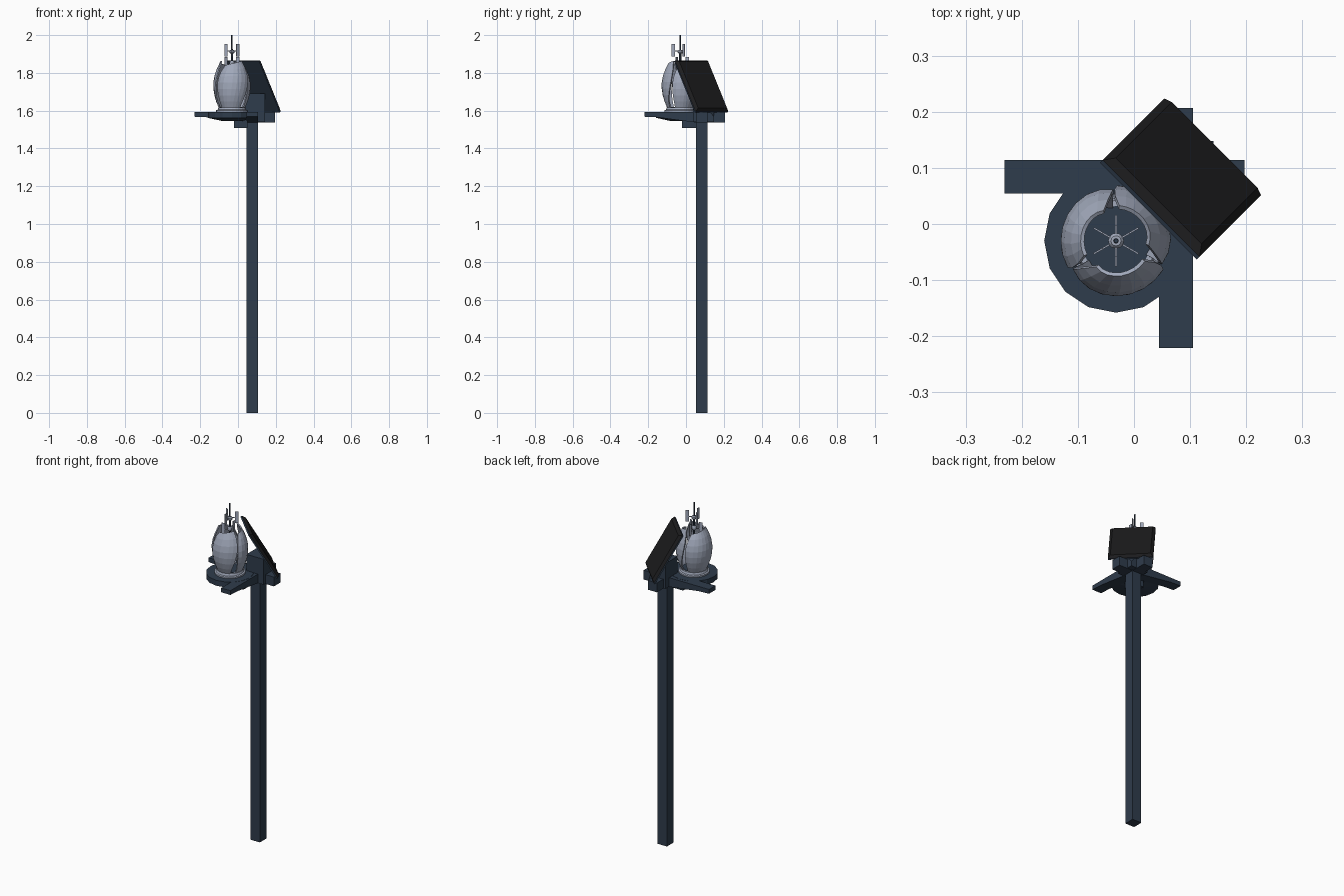
import bpy, bmesh, math
from mathutils import Vector

if "Cube" in bpy.data.objects:
    bpy.data.objects.remove(bpy.data.objects["Cube"])

S = math.sqrt(0.5)
C = (-0.032, -0.03)           # axis of the turbine
P = (0.075, 0.084)            # axis of the post


def mat(name, rgb):
    m = bpy.data.materials.new(name)
    m.diffuse_color = (*rgb, 1)
    m.use_nodes = True
    m.node_tree.nodes["Principled BSDF"].inputs["Base Color"].default_value = m.diffuse_color
    return m


NAVY = mat("navy_paint", (0.028, 0.045, 0.072))
BLACK = mat("solar_black", (0.012, 0.012, 0.013))
GREY = mat("light_blue_grey", (0.36, 0.40, 0.50))


def make(name, bm, m):
    bmesh.ops.recalc_face_normals(bm, faces=bm.faces)
    me = bpy.data.meshes.new(name)
    bm.to_mesh(me)
    bm.free()
    ob = bpy.data.objects.new(name, me)
    me.materials.append(m)
    bpy.context.collection.objects.link(ob)
    return ob


def loft(bm, rings):
    """Skin closed rings of points and cap both ends."""
    vs = [[bm.verts.new(p) for p in r] for r in rings]
    n = len(vs[0])
    for a, b in zip(vs, vs[1:]):
        for i in range(n):
            bm.faces.new((a[i], a[(i + 1) % n], b[(i + 1) % n], b[i]))
    bm.faces.new(vs[0])
    bm.faces.new(vs[-1])


def box(bm, x0, x1, y0, y1, z0, z1):
    loft(bm, [[(x0, y0, z), (x1, y0, z), (x1, y1, z), (x0, y1, z)] for z in (z0, z1)])


def lathe(name, prof, n, m):
    bm = bmesh.new()
    loft(bm, [[(C[0] + r * math.cos(2 * math.pi * i / n),
                C[1] + r * math.sin(2 * math.pi * i / n), z) for i in range(n)]
              for r, z in prof])
    return make(name, bm, m)


# post and lower brace
bm = bmesh.new()
box(bm, P[0] - .03, P[0] + .03, P[1] - .03, P[1] + .03, 0, 1.56)
make("post", bm, NAVY)
bm = bmesh.new()
box(bm, -.02, .05, -.02, .056, 1.508, 1.57)
make("lower_brace", bm, NAVY)

# crossed arms, tapered towards the long tips
prof = [(-.228, 1.568), (-.16, 1.565), (.04, 1.538), (.2, 1.538)]
for name, swap in (("side_arm", False), ("front_arm", True)):
    bm = bmesh.new()
    rings = []
    for t, zb in prof:
        if swap:
            t += .007
            rings.append([(P[0] + s * .03, t, z) for s, z in
                          ((-1, zb), (1, zb), (1, 1.593), (-1, 1.593))])
        else:
            t -= .003
            rings.append([(t, P[1] + s * .03, z) for s, z in
                          ((-1, zb), (1, zb), (1, 1.593), (-1, 1.593))])
    loft(bm, rings)
    make(name, bm, NAVY)

# round platform and turbine base ring
lathe("platform", [(.05, 1.545), (.128, 1.562), (.128, 1.594)], 16, NAVY)
lathe("turbine_base", [(.084, 1.594), (.084, 1.602), (.076, 1.605), (.072, 1.617)], 24, GREY)
lathe("turbine_floor", [(.062, 1.61), (.062, 1.6185)], 24, NAVY)

# solar panel, leaning across the diagonal: d = outwards, w = sideways
TOP, BOT = (.036, 1.862), (.191, 1.592)
L = math.dist(TOP, BOT)
DN = ((BOT[0] - TOP[0]) / L, (BOT[1] - TOP[1]) / L)
NR = (-DN[1], DN[0])


def panel_ring(inset, off):
    pts = []
    for t, s in ((inset, -1), (inset, 1), (L - inset, 1), (L - inset, -1)):
        w = .002 + s * (.122 - inset)
        d = TOP[0] + DN[0] * t + NR[0] * off
        pts.append(((d + w) * S, (d - w) * S, TOP[1] + DN[1] * t + NR[1] * off))
    return pts


bm = bmesh.new()
loft(bm, [panel_ring(0, -.002), panel_ring(0, .006)])
make("panel_back", bm, NAVY)
bm = bmesh.new()
loft(bm, [panel_ring(0, .006), panel_ring(.014, .02)])
make("solar_panel", bm, BLACK)

# panel bracket on the post, cut off along the panel back
bm = bmesh.new()
box(bm, .03, .142, .036, .148, 1.54, 1.69)
co = Vector((TOP[0] * S, TOP[0] * S, TOP[1]))
no = Vector((NR[0] * S, NR[0] * S, NR[1]))
cut = bmesh.ops.bisect_plane(bm, geom=bm.verts[:] + bm.edges[:] + bm.faces[:],
                             plane_co=co, plane_no=no, clear_outer=True)
bmesh.ops.holes_fill(bm, edges=[e for e in bm.edges if e.is_boundary])
make("panel_bracket", bm, NAVY)

# three twisted, bulging turbine blades
RAD = [.066, .080, .090, .095, .095, .089, .077, .060]
HALF = [46, 49, 53, 56, 58, 58, 55, 46]
N = 8
for k in range(3):
    bm = bmesh.new()
    rows = []
    for j, (r, h) in enumerate(zip(RAD, HALF)):
        v = j / (len(RAD) - 1)
        row = []
        for i in range(N + 1):
            u = i / N * 2 - 1
            a = math.radians(270 + 120 * k + u * h + 18 * (v - .5))
            rr = r * (1 - .07 * max(0, -u) ** 3)
            z = 1.615 + .235 * v + .012 * u * v ** 3
            row.append(bm.verts.new((C[0] + rr * math.cos(a), C[1] + rr * math.sin(a), z)))
        rows.append(row)
    for a, b in zip(rows, rows[1:]):
        for i in range(N):
            bm.faces.new((a[i], a[i + 1], b[i + 1], b[i]))
    ob = make("turbine_blade_%d" % (k + 1), bm, GREY)
    sol = ob.modifiers.new("thickness", 'SOLIDIFY')
    sol.thickness = .007
    sol.offset = 0

# mast and hubs
lathe("mast", [(.006, 1.6), (.006, 1.9), (.004, 1.93), (.004, 2.0)], 8, NAVY)
lathe("upper_hub", [(.009, 1.902), (.014, 1.908), (.014, 1.916), (.009, 1.922)], 12, GREY)
lathe("lower_hub", [(.009, 1.84), (.013, 1.846), (.013, 1.858), (.009, 1.864)], 12, GREY)

# two tiers of thin radial vanes on arms
for tier, (start, zc) in enumerate(((30, 1.92), (90, 1.85))):
    for k in range(3):
        bm = bmesh.new()
        box(bm, .01, .03, -.0015, .0015, zc - .006, zc - .002)
        box(bm, .027, .046, -.0015, .0015, zc - .033, zc + .033)
        ob = make("vane_%d_%d" % (tier + 1, k + 1), bm, GREY)
        ob.location = (C[0], C[1], 0)
        ob.rotation_euler.z = math.radians(start + 120 * k)
